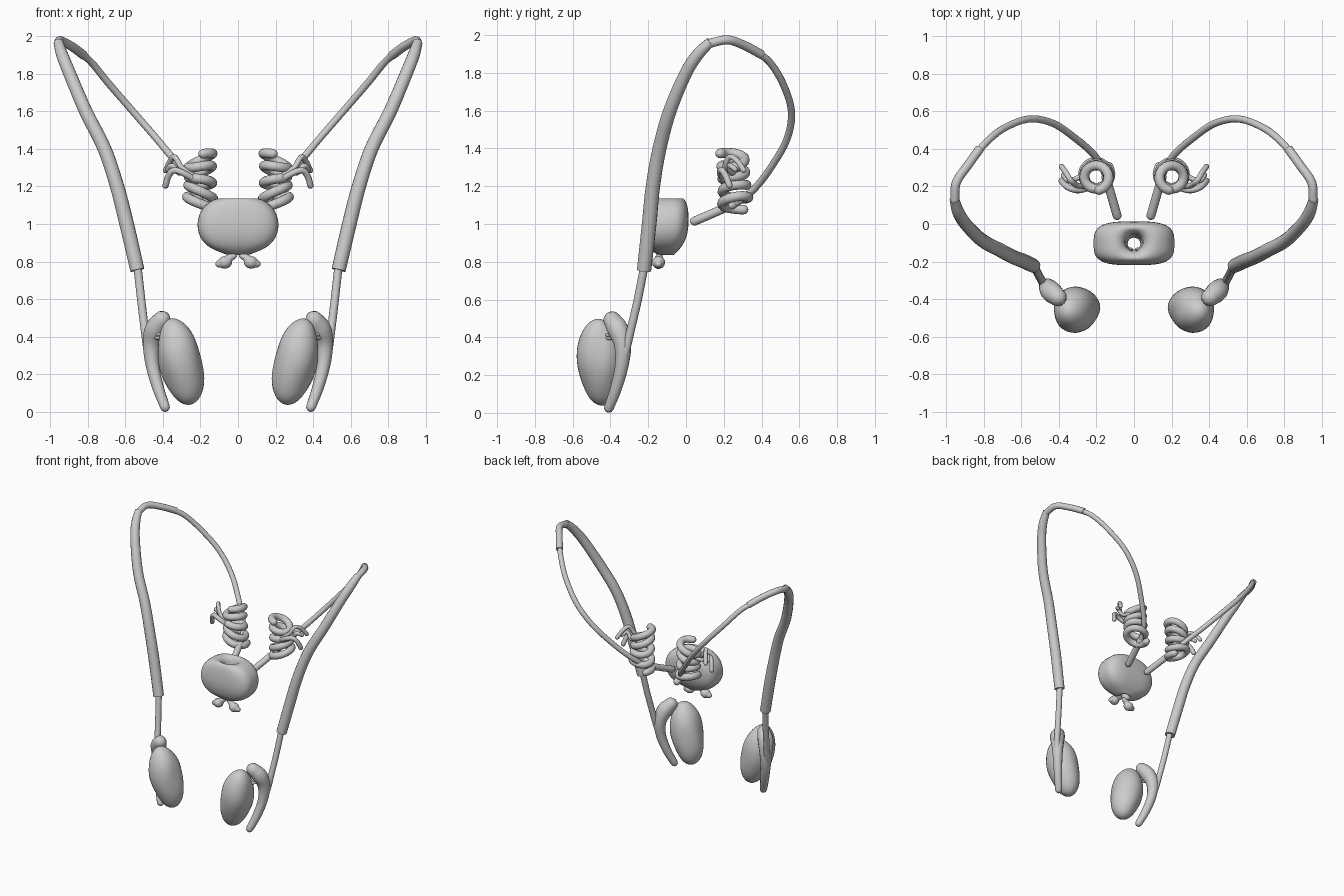
import bpy, bmesh, math
from mathutils import Vector

if "Cube" in bpy.data.objects:
    bpy.data.objects.remove(bpy.data.objects["Cube"])

grey = bpy.data.materials.new("light_grey")
grey.diffuse_color = (0.6, 0.6, 0.6, 1)
grey.use_nodes = True
grey.node_tree.nodes["Principled BSDF"].inputs["Base Color"].default_value = grey.diffuse_color


def finish(bm, name, mirror=True, angle=50):
    bmesh.ops.recalc_face_normals(bm, faces=bm.faces)
    me = bpy.data.meshes.new(name)
    bm.to_mesh(me)
    bm.free()
    me.materials.append(grey)
    ob = bpy.data.objects.new(name, me)
    bpy.context.collection.objects.link(ob)
    if mirror:
        ob.modifiers.new("mirror", 'MIRROR').use_mirror_merge = False
    bpy.context.view_layer.objects.active = ob
    ob.select_set(True)
    bpy.ops.object.shade_smooth_by_angle(angle=math.radians(angle))
    ob.select_set(False)
    return ob


def smooth_path(pts, steps):
    """Catmull-Rom samples of (x, y, z, radius) points"""
    p = [Vector(q) for q in pts]
    p = [2 * p[0] - p[1]] + p + [2 * p[-1] - p[-2]]
    out = []
    for i in range(1, len(p) - 2):
        a, b, c, d = p[i - 1:i + 3]
        for s in range(steps):
            t = s / steps
            out.append(0.5 * (2 * b + (c - a) * t + (2 * a - 5 * b + 4 * c - d) * t * t
                              + (3 * b - a - 3 * c + d) * t ** 3))
    return out + [p[-2]]


def tube(name, pts, r=None, steps=5, sides=14, round_ends=True):
    if r:
        pts = [(*q, r) for q in pts]
    path = smooth_path(pts, steps)
    pos = [q.to_3d() for q in path]
    rad = [q[3] for q in path]
    if round_ends:                       # hemispherical caps
        d0, d1 = (pos[0] - pos[1]).normalized(), (pos[-1] - pos[-2]).normalized()
        angs = [math.radians(a) for a in (30, 60, 82)]
        r0, r1, p0, p1 = rad[0], rad[-1], pos[0], pos[-1]
        pos = [p0 + d0 * r0 * math.sin(a) for a in reversed(angs)] + pos + [p1 + d1 * r1 * math.sin(a) for a in angs]
        rad = [r0 * math.cos(a) for a in reversed(angs)] + rad + [r1 * math.cos(a) for a in angs]
    bm = bmesh.new()
    u, prev = None, None
    for i, c in enumerate(pos):
        t = (pos[min(i + 1, len(pos) - 1)] - pos[max(i - 1, 0)]).normalized()
        u = t.orthogonal() if u is None else u - t * u.dot(t)
        u.normalize()
        v = t.cross(u)
        ring = [bm.verts.new(c + rad[i] * (u * math.cos(a) + v * math.sin(a)))
                for a in (2 * math.pi * k / sides for k in range(sides))]
        if prev:
            for k in range(sides):
                bm.faces.new((prev[k], prev[k - 1], ring[k - 1], ring[k]))
        else:
            bm.faces.new(ring)
        prev = ring
    bm.faces.new(prev)
    return finish(bm, name)


# Testis: sheared, slightly lumpy ellipsoid
bm = bmesh.new()
bmesh.ops.create_uvsphere(bm, u_segments=32, v_segments=24, radius=1)
for v in bm.verts:
    x, y, z = v.co
    k = 1 + 0.03 * math.sin(4 * z + 2 * x) + 0.025 * math.sin(5 * y - 3 * z)
    v.co = (0.305 + 0.116 * x * k + 0.04 * z, -0.452 + 0.122 * y * k - 0.012 * z, 0.268 + 0.23 * z)
finish(bm, "testis", angle=180)

# Epididymis and its small connecting ducts
tube("epididymis", [(.405, -.39, .49, .048), (.44, -.36, .44, .056), (.46, -.335, .36, .046),
                    (.455, -.34, .25, .036), (.425, -.37, .13, .031), (.388, -.408, .027, .026)])
for i, z in enumerate((.395, .412)):
    tube("efferent_duct_%d" % i, [(.37, -.44, z), (.42, -.41, z), (.46, -.36, z)], .009, 3, 8)

# Lower duct rising to the cord
tube("lower_duct", [(.386, -.41, .03), (.43, -.365, .15), (.475, -.325, .3), (.497, -.29, .45),
                    (.515, -.255, .6), (.535, -.22, .78)], .022)

# Thick cord
tube("cord", [(.535, -.222, .755, .038), (.592, -.195, 1.0, .039), (.643, -.175, 1.2, .038),
              (.71, -.14, 1.4, .037), (.81, -.085, 1.6, .036), (.895, 0, 1.8, .034),
              (.935, .065, 1.9, .032), (.955, .13, 1.965, .026)], round_ends=False)

# Sleeve over the bend, then the thin duct to the back of the gland
tube("duct_sleeve", [(.953, .12, 1.955), (.945, .22, 1.975), (.885, .31, 1.945), (.82, .40, 1.897)],
     .024, round_ends=False)
tube("upper_duct", [(.84, .37, 1.91), (.78, .44, 1.86), (.69, .51, 1.75), (.56, .558, 1.6), (.43, .535, 1.45),
                    (.305, .45, 1.3), (.21, .365, 1.19), (.155, .27, 1.115), (.125, .16, 1.06), (.092, .05, 1.02)],
     .019, round_ends=False)
tube("duct_end", [(.15, .25, 1.105), (.12, .15, 1.06), (.09, .045, 1.015)], .024)

# Seminal vesicle: leaning coil
coil = []
turns, n = 4.3, 52
for i in range(n + 1):
    t = i / n
    a = 2 * math.pi * turns * t + 2.6
    r = .076 - .008 * math.sin(math.pi * t) - .01 * t
    coil.append((.2 + r * math.cos(a), .265 + r * math.sin(a) - .02 * t,
                 1.085 + .285 * t + .022 * math.cos(a) * math.sin(5 * t + .5)))
tube("seminal_vesicle", coil, .026, 2, 12)

# Side branches of the vesicle
tube("vesicle_branch_upper", [(.24, .2, 1.26), (.30, .205, 1.30), (.335, .23, 1.355), (.36, .27, 1.335), (.385, .305, 1.285)], .015, 4, 10)
tube("vesicle_branch_lower", [(.22, .2, 1.23), (.29, .18, 1.27), (.34, .19, 1.285), (.37, .21, 1.255), (.385, .23, 1.205)], .017, 4, 10)
tube("vesicle_branch_inner", [(.25, .27, 1.29), (.31, .24, 1.27), (.35, .23, 1.31), (.375, .26, 1.29)], .014, 4, 10)

# Prostate: rounded body with a vertical channel; rows are z, half width, half depth, centre y
rows = [(.835, .028, .028, -.105), (.95, .04, .04, -.1), (1.08, .045, .045, -.097), (1.115, .052, .052, -.097),
        (1.138, .085, .075, -.1), (1.135, .125, .092, -.1), (1.105, .172, .106, -.1), (1.06, .206, .114, -.1),
        (1.0, .219, .118, -.103), (.945, .211, .113, -.105), (.90, .184, .098, -.108), (.87, .145, .08, -.11),
        (.85, .095, .058, -.11), (.832, .05, .04, -.107)]
bm = bmesh.new()
rings, N = [], 40
for z, w, d, cy in rows:
    e = 2 / (2 + 1.3 * min(1, max(0, (w - .06) / .1)))   # squarer where wide
    ring = []
    for k in range(N):
        c, s = math.cos(2 * math.pi * k / N), math.sin(2 * math.pi * k / N)
        ring.append(bm.verts.new((w * math.copysign(abs(c) ** e, c), cy + d * math.copysign(abs(s) ** e, s), z)))
    rings.append(ring)
for i in range(len(rings)):
    a, b = rings[i - 1], rings[i]
    for k in range(N):
        bm.faces.new((a[k - 1], a[k], b[k], b[k - 1]))
ob = finish(bm, "prostate", mirror=False, angle=180)
sub = ob.modifiers.new("smooth", 'SUBSURF')
sub.levels = sub.render_levels = 1

# Small glands below the prostate
tube("bulbourethral_gland", [(.02, -.14, .832, .016), (.045, -.143, .818, .022), (.062, -.145, .80, .034),
                             (.082, -.145, .793, .032), (.1, -.145, .788, .02)], steps=4)
